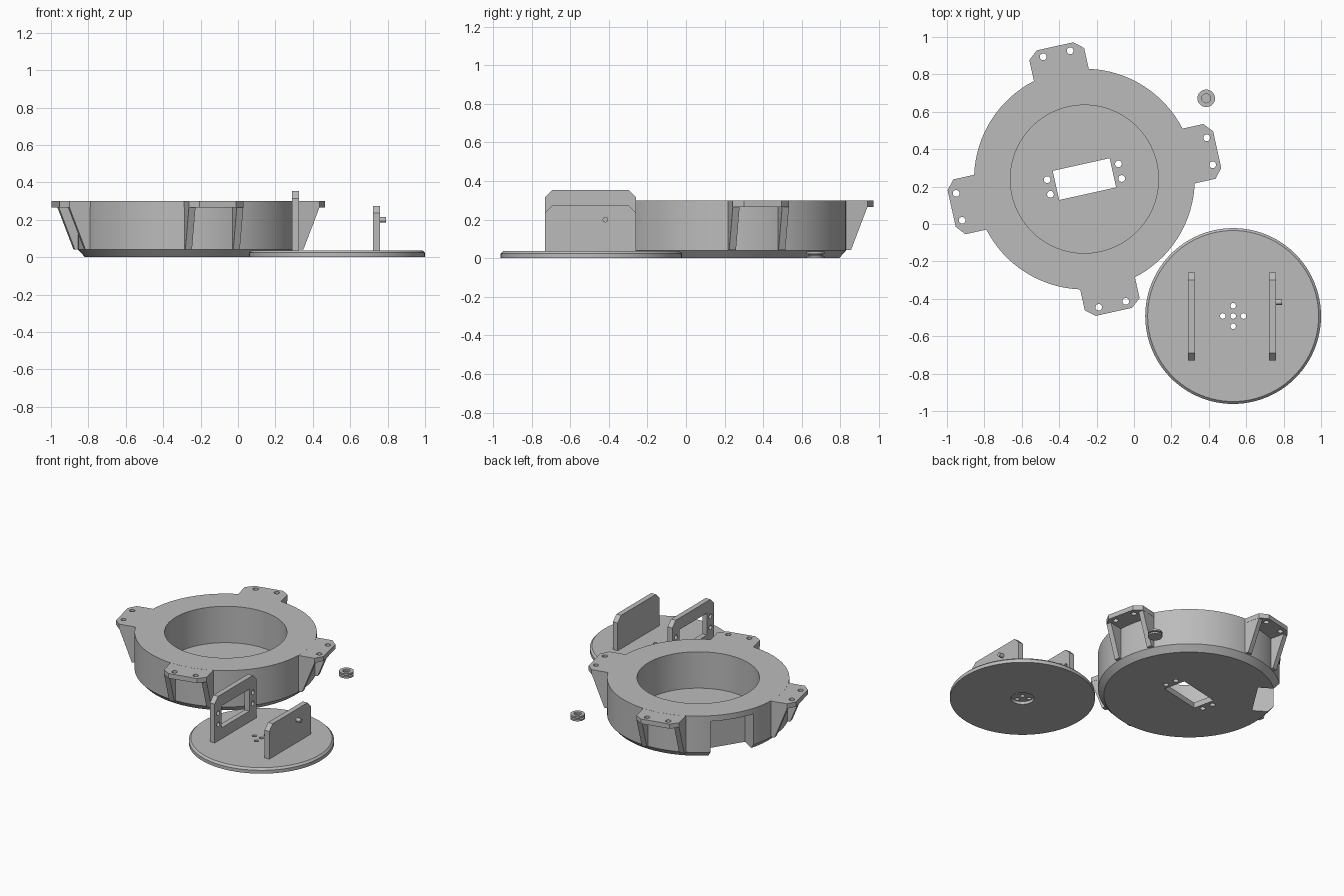
import bpy, bmesh, math
from mathutils import Matrix, Vector

if "Cube" in bpy.data.objects:
    bpy.data.objects.remove(bpy.data.objects["Cube"])

GREY = bpy.data.materials.new("light grey")
GREY.diffuse_color = (0.5, 0.5, 0.5, 1)
GREY.use_nodes = True
GREY.node_tree.nodes["Principled BSDF"].inputs["Base Color"].default_value = GREY.diffuse_color


def make(name, bm, matrix=Matrix()):
    """Turn a bmesh into a named object with the grey material."""
    bmesh.ops.remove_doubles(bm, verts=bm.verts, dist=1e-5)
    bmesh.ops.recalc_face_normals(bm, faces=bm.faces)
    bm.transform(matrix)
    me = bpy.data.meshes.new(name)
    bm.to_mesh(me)
    bm.free()
    me.materials.append(GREY)
    ob = bpy.data.objects.new(name, me)
    bpy.context.collection.objects.link(ob)
    return ob


def add_prism(bm, pts, z0, z1, matrix=Matrix()):
    """Extrude an outline from z0 to z1."""
    low = [bm.verts.new(matrix @ Vector((x, y, z0))) for x, y in pts]
    high = [bm.verts.new(matrix @ Vector((x, y, z1))) for x, y in pts]
    bm.faces.new(low[::-1])
    bm.faces.new(high)
    n = len(pts)
    for i in range(n):
        j = (i + 1) % n
        bm.faces.new((low[i], low[j], high[j], high[i]))


def rect(x0, x1, y0, y1):
    return [(x0, y0), (x1, y0), (x1, y1), (x0, y1)]


def circle(x, y, r, n=24):
    return [(x + r * math.cos(2 * math.pi * i / n), y + r * math.sin(2 * math.pi * i / n)) for i in range(n)]


def lathe(name, profile, steps, matrix):
    """Spin a closed (radius, z) profile that starts and ends on the axis."""
    bm = bmesh.new()
    vs = [bm.verts.new((r, 0, z)) for r, z in profile]
    edges = [bm.edges.new(p) for p in zip(vs, vs[1:])]
    bmesh.ops.spin(bm, geom=vs + edges, cent=(0, 0, 0), axis=(0, 0, 1),
                   angle=2 * math.pi, steps=steps, use_merge=True)
    return make(name, bm, matrix)


def cut(ob, prisms, matrix):
    """Subtract a list of (outline, z0, z1) prisms, one after the other."""
    bpy.context.view_layer.objects.active = ob
    for pts, z0, z1 in prisms:
        bm = bmesh.new()
        add_prism(bm, pts, z0, z1)
        cutter = make("cutter", bm, matrix)
        cutter.hide_render = True
        mod = ob.modifiers.new("cut", 'BOOLEAN')
        mod.operation, mod.solver, mod.object = 'DIFFERENCE', 'EXACT', cutter
        bpy.ops.object.modifier_apply(modifier=mod.name)
        bpy.data.objects.remove(cutter)


def turn(deg):
    return Matrix.Rotation(math.radians(deg), 4, 'Z')


# Housing: round cup with chamfered foot, turned on its base
TILT = 12.5
HOUSE = Matrix.Translation((-0.265, 0.24, 0)) @ turn(TILT)
housing = lathe("housing", [(0, 0), (0.553, 0), (0.59, 0.04), (0.59, 0.3),
                            (0.396, 0.3), (0.396, 0.04), (0, 0.04)], 96, HOUSE)
# Floor window and screw holes
cut(housing, [(rect(-0.156, 0.156, -0.08, 0.08), -0.1, 0.1)]
    + [(circle(sx * 0.195, sy * 0.04, 0.018), -0.1, 0.1) for sx in (-1, 1) for sy in (-1, 1)], HOUSE)
# Outer notch halfway between two lugs
cut(housing, [(rect(0.43, 0.8, -0.15, 0.15), -0.1, 0.26)], HOUSE @ turn(135))

# Four mounting lugs, each with two screw holes and two tapered ribs
for k in range(4):
    m = HOUSE @ turn(90 * k)
    bm = bmesh.new()
    add_prism(bm, [(0.55, -0.15), (0.685, -0.15), (0.727, -0.1), (0.727, 0.1),
                   (0.685, 0.15), (0.55, 0.15)], 0.266, 0.2995)
    lug = make("lug", bm, m)
    cut(lug, [(circle(0.686, s * 0.074, 0.018), 0.2, 0.4) for s in (-1, 1)], m)
    for s in (-1, 1):
        bm = bmesh.new()
        upright = Matrix.Rotation(math.pi / 2, 4, 'X')
        a, b = sorted((s * 0.113, s * 0.149))
        add_prism(bm, [(0.54, 0.042), (0.597, 0.042), (0.685, 0.267), (0.54, 0.267)], a, b, upright)
        make("lug_rib", bm, m)

# Turntable disc with a hub recess underneath and five holes
DISC = Matrix.Translation((0.53, -0.492, 0))
disc = lathe("turntable", [(0, 0), (0.47, 0), (0.47, 0.024), (0.457, 0.037), (0, 0.037)], 96, DISC)
cut(disc, [(circle(0, 0, 0.075, 32), -0.1, 0.02)]
    + [(circle(x, y, 0.015, 16), -0.1, 0.1)
       for x, y in ((0, 0), (0.055, 0), (-0.055, 0), (0, 0.055), (0, -0.055))], DISC)


def bracket(name, x, top):
    """Upright plate with clipped top corners, drawn in y and z and extruded in x."""
    m = Matrix(((0, 0, 1, x), (1, 0, 0, -0.495), (0, 1, 0, 0), (0, 0, 0, 1)))
    bm = bmesh.new()
    add_prism(bm, [(-0.236, 0.036), (0.236, 0.036), (0.236, top - 0.04), (0.196, top),
                   (-0.196, top), (-0.236, top - 0.04)], 0, 0.037)
    return make(name, bm, m), m


# Tall bracket with motor window and screw holes
tall, m = bracket("tall_bracket", 0.29, 0.355)
cut(tall, [(rect(-0.156, 0.156, 0.115, 0.272), -0.1, 0.1)]
    + [(circle(sx * 0.195, 0.195 + sy * 0.04, 0.016, 16), -0.1, 0.1) for sx in (-1, 1) for sy in (-1, 1)], m)

# Short bracket with pivot peg
short, m = bracket("short_bracket", 0.722, 0.275)
bm = bmesh.new()
add_prism(bm, circle(0.077, 0.2, 0.014), 0.03, 0.07)
make("pivot_peg", bm, m)

# Loose bushing with two flanges and a recessed top
lathe("bushing", [(0, 0), (0.047, 0), (0.047, 0.012), (0.033, 0.014), (0.033, 0.02),
                  (0.047, 0.022), (0.047, 0.034), (0.024, 0.034), (0.024, 0.02),
                  (0.016, 0.02), (0.016, 0.012), (0, 0.012)], 32, Matrix.Translation((0.386, 0.672, 0)))

# Smooth round walls, keep sharp edges
for ob in bpy.data.objects:
    ob.select_set(True)
bpy.context.view_layer.objects.active = housing
bpy.ops.object.shade_smooth_by_angle(angle=math.radians(30))
